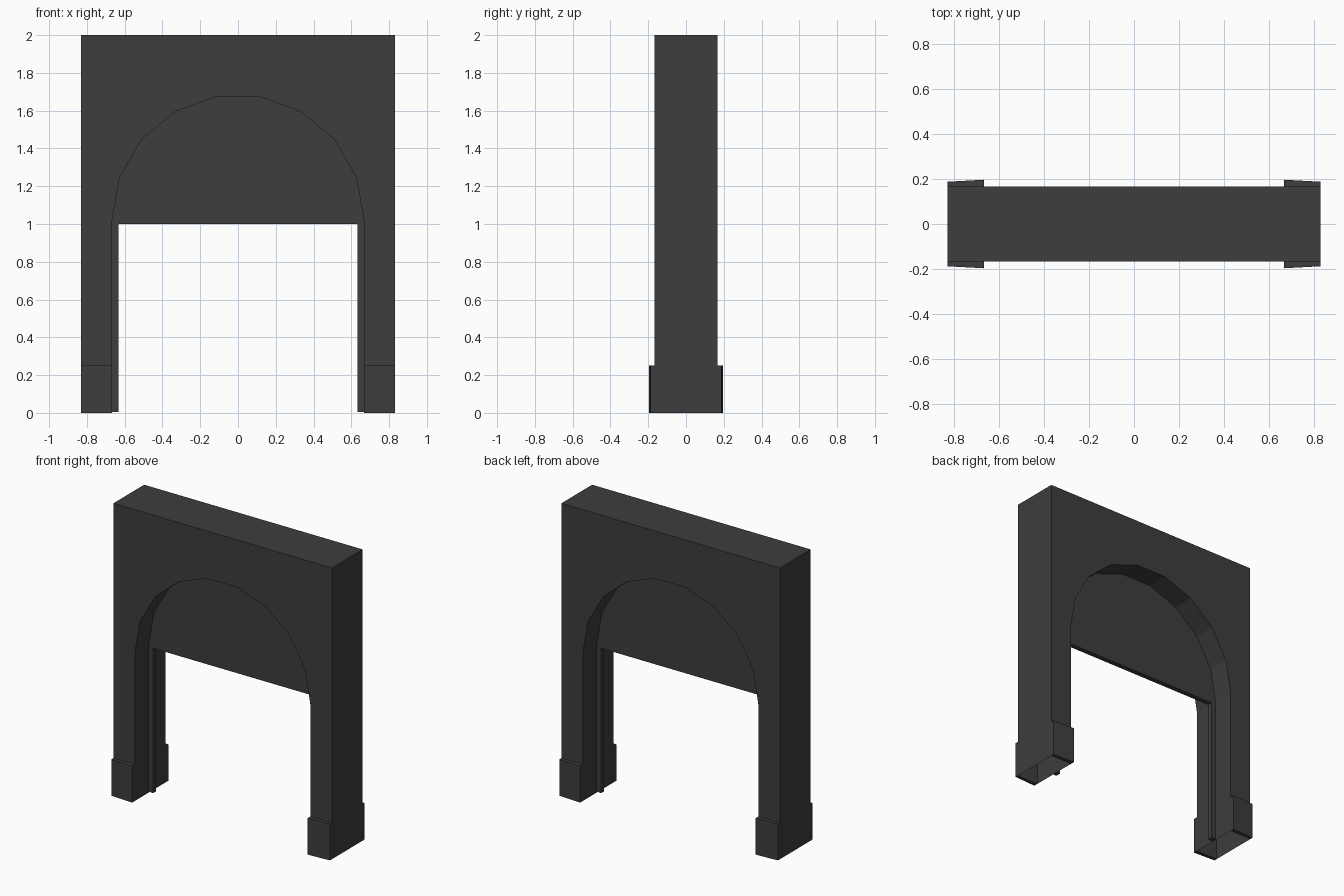
import bpy
import bmesh
from math import cos, sin, radians

cube = bpy.data.objects.get("Cube")
if cube:
    bpy.data.objects.remove(cube, do_unlink=True)

HALF_W, HALF_D, HEIGHT = 0.83, 0.167, 2.0
RADIUS, SPRING = 0.667, 1.017
PANEL_BOTTOM, JAMB_X, PANEL_D = 1.0, 0.633, 0.017
SEGMENTS = 9

stone = bpy.data.materials.new("dark_grey_stone")
stone.use_nodes = True
colour = (0.047, 0.047, 0.047, 1)
stone.diffuse_color = colour
stone.node_tree.nodes["Principled BSDF"].inputs["Base Color"].default_value = colour


def extrude_outline(name, points, place, open_bottom=False):
    """Join two copies of an outline; place(point, side) gives each 3D corner."""
    bm = bmesh.new()
    a, b = ([bm.verts.new(place(p, s)) for p in points] for s in (0, 1))
    bm.faces.new(a)
    bm.faces.new(b)
    for i in range(len(a)):
        j = (i + 1) % len(a)
        bm.faces.new((a[i], a[j], b[j], b[i]))
    bmesh.ops.recalc_face_normals(bm, faces=bm.faces)
    if open_bottom:
        soles = [f for f in bm.faces if all(v.co.z < 0.001 for v in f.verts)]
        bmesh.ops.delete(bm, geom=soles, context='FACES_ONLY')
    mesh = bpy.data.meshes.new(name)
    bm.to_mesh(mesh)
    bm.free()
    mesh.materials.append(stone)
    obj = bpy.data.objects.new(name, mesh)
    bpy.context.collection.objects.link(obj)
    return obj


def through(depth):
    return lambda p, s: (p[0], depth * (2 * s - 1), p[1])


# Faceted arch curve, from right-hand end to left-hand end
angles = [radians(180 * i / SEGMENTS) for i in range(SEGMENTS + 1)]
arc = [(RADIUS * cos(t), SPRING + RADIUS * sin(t)) for t in angles]

# Wall with the arched opening; the feet are open underneath
wall = [(HALF_W, 0), (RADIUS, 0)] + arc + [(-RADIUS, 0), (-HALF_W, 0),
        (-HALF_W, HEIGHT), (HALF_W, HEIGHT)]
extrude_outline("arch_wall", wall, through(HALF_D), open_bottom=True)

# Thin panel filling the arch, with a jamb strip down each side
panel = arc + [(-RADIUS, 0.006), (-JAMB_X, 0.006), (-JAMB_X, PANEL_BOTTOM),
               (JAMB_X, PANEL_BOTTOM), (JAMB_X, 0.006), (RADIUS, 0.006)]
extrude_outline("arch_panel_and_jambs", panel, through(PANEL_D))

# Plinth blocks on the front and back of each leg, slightly deeper inside
for side, x in (("left", 1), ("right", -1)):
    for end, y in (("front", -1), ("back", 1)):
        plan = [(x * HALF_W, y * HALF_D), (x * HALF_W, y * 0.188),
                (x * RADIUS, y * 0.197), (x * RADIUS, y * HALF_D)]
        extrude_outline(f"{end}_{side}_plinth", plan,
                        lambda p, s: (p[0], p[1], 0.25 * s))
